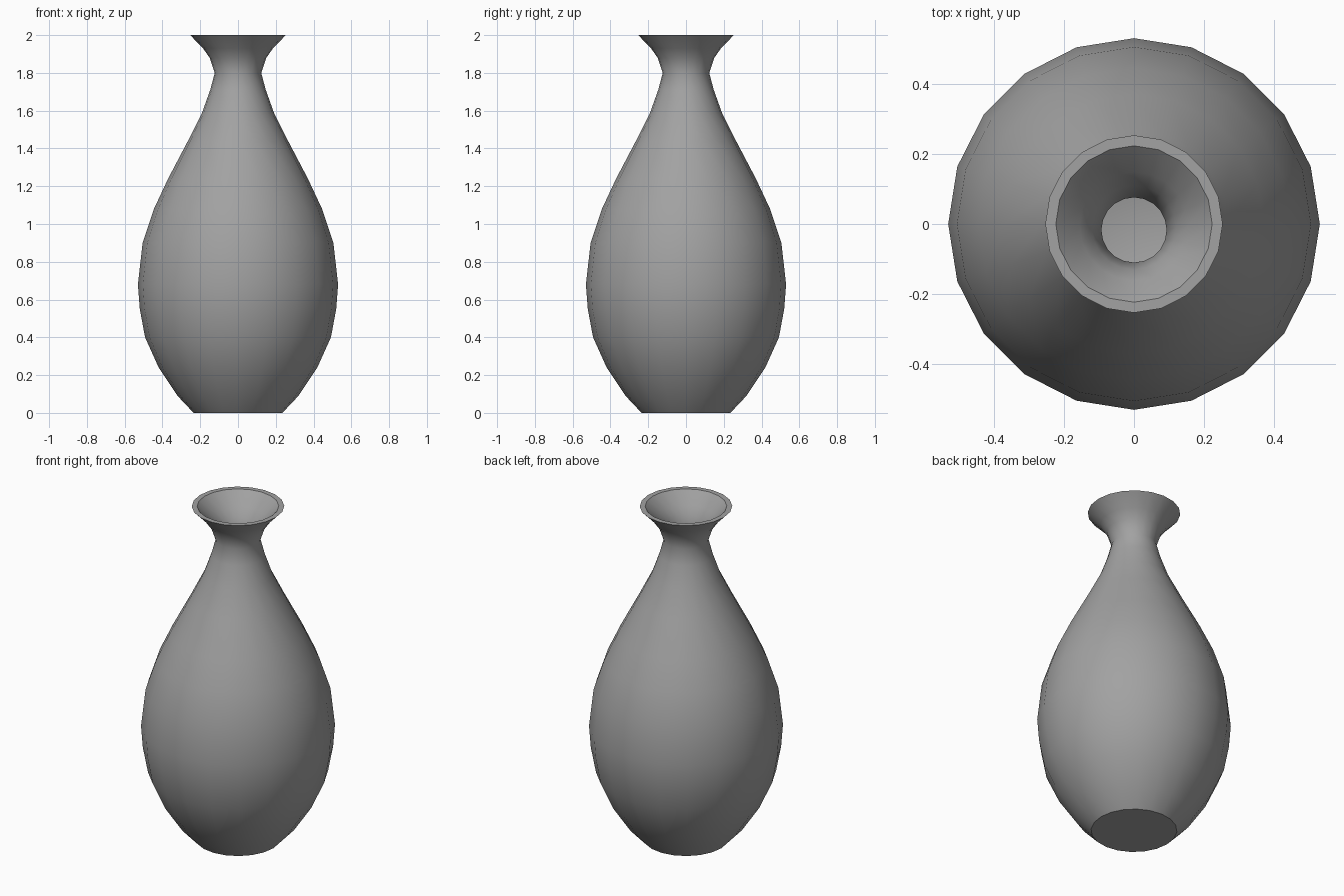
import bpy, bmesh
from math import sin, cos, pi, radians

if "Cube" in bpy.data.objects:
    bpy.data.objects.remove(bpy.data.objects["Cube"])

SIDES = 20
WALL = 0.03

# Outer silhouette from foot to lip: (radius, height)
outer = [(0.235, 0), (0.32, 0.09), (0.42, 0.24), (0.492, 0.40), (0.52, 0.55),
         (0.53, 0.68), (0.505, 0.90), (0.445, 1.08), (0.37, 1.24), (0.265, 1.44),
         (0.19, 1.59), (0.147, 1.71), (0.123, 1.80), (0.15, 1.88), (0.185, 1.93),
         (0.253, 2.0)]

clay = bpy.data.materials.new("grey clay")
clay.use_nodes = True
colour = (0.36, 0.36, 0.36, 1)
clay.diffuse_color = colour
clay.node_tree.nodes["Principled BSDF"].inputs["Base Color"].default_value = colour

bm = bmesh.new()


def ring(radius, height, shift=0):
    """One horizontal loop of the vase."""
    return [bm.verts.new((radius * sin(2 * pi * i / SIDES),
                          radius * cos(2 * pi * i / SIDES) + shift, height))
            for i in range(SIDES)]


# Outer wall, then the cavity wall, slightly off centre below the lip
loops = [ring(r, z) for r, z in outer]
for r, z in reversed(outer):
    shift = -0.017 * min(1, (2 - z) / 0.2)
    loops.append(ring(r - WALL, max(z, WALL), shift))

for low, high in zip(loops, loops[1:]):
    for i in range(SIDES):
        j = (i + 1) % SIDES
        bm.faces.new((low[i], low[j], high[j], high[i]))

# Foot and cavity floor
bm.faces.new(loops[0])
bm.faces.new(loops[-1])
bmesh.ops.recalc_face_normals(bm, faces=bm.faces)

mesh = bpy.data.meshes.new("vase")
bm.to_mesh(mesh)
bm.free()
mesh.materials.append(clay)
vase = bpy.data.objects.new("vase", mesh)
bpy.context.collection.objects.link(vase)

# Soft body with crisp lip and foot
bpy.context.view_layer.objects.active = vase
vase.select_set(True)
bpy.ops.object.shade_smooth_by_angle(angle=radians(42))
